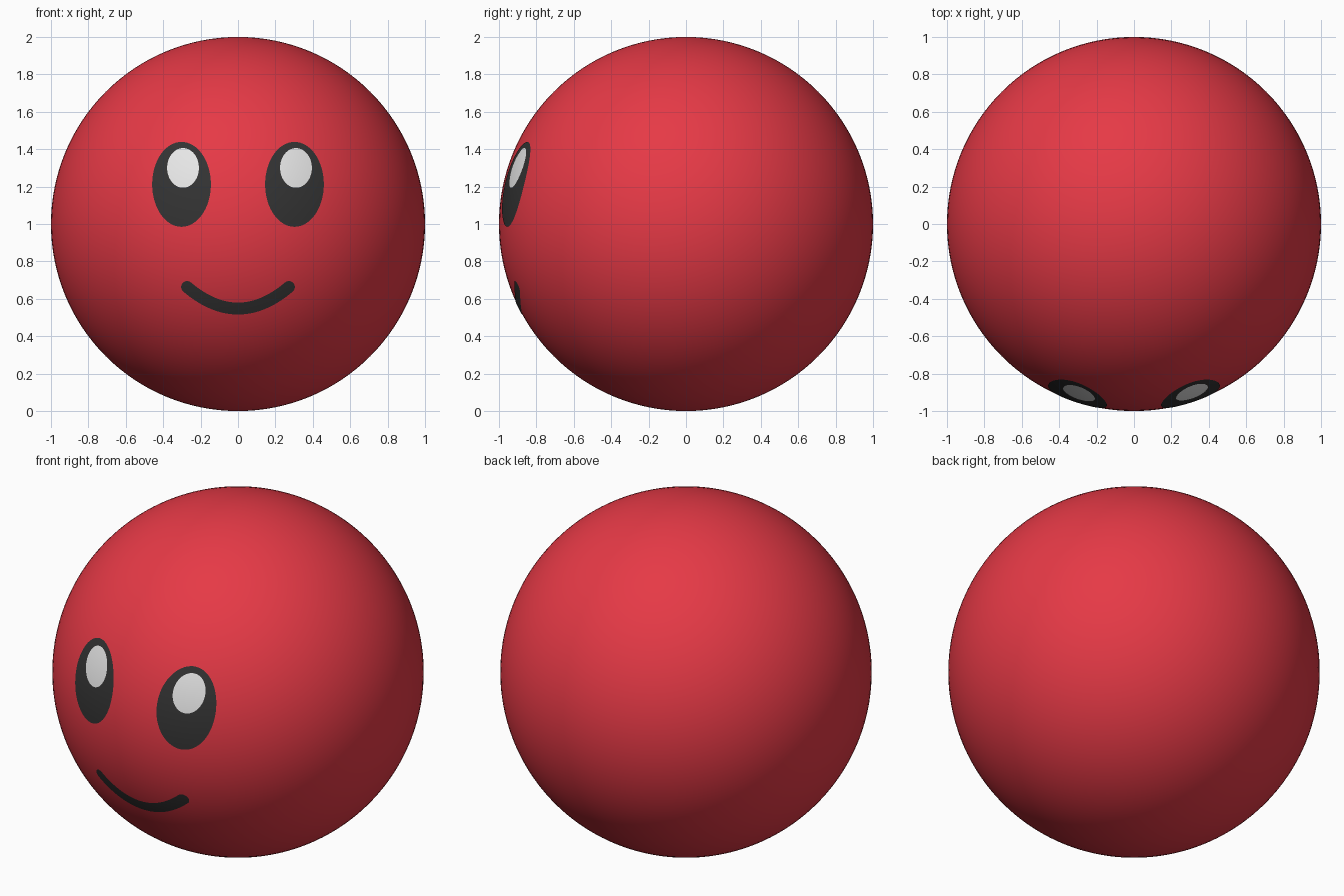
import bpy, bmesh, math
from mathutils import Vector

if "Cube" in bpy.data.objects:
    bpy.data.objects.remove(bpy.data.objects["Cube"])


def material(name, rgb):
    m = bpy.data.materials.new(name)
    m.use_nodes = True
    m.diffuse_color = (*rgb, 1)
    bsdf = m.node_tree.nodes["Principled BSDF"]
    bsdf.inputs["Base Color"].default_value = (*rgb, 1)
    bsdf.inputs["Roughness"].default_value = 0.6
    return m


RED = material("red", (0.79, 0.041, 0.061))
BLACK = material("soft black", (0.033, 0.033, 0.033))
WHITE = material("white", (1, 1, 1))
CENTRE = Vector((0, 0, 1))


def on_ball(x, z, lift):
    """Front-view point carried back onto the ball, raised by lift."""
    r = 1 + lift
    return Vector((x, -math.sqrt(r * r - x * x - (z - 1) ** 2), z))


def plate(name, rows, lift, mat, closed):
    """Skin between rows of front-view points, laid over the ball."""
    bm = bmesh.new()
    grid = [[bm.verts.new(on_ball(x, z, lift)) for x, z in row] for row in rows]
    for a, b in zip(grid, grid[1:]):
        n = len(a)
        for i in range(n if closed else n - 1):
            j = (i + 1) % n
            bm.faces.new((a[i], a[j], b[j], b[i]))
    bmesh.ops.remove_doubles(bm, verts=bm.verts, dist=1e-5)
    bm.normal_update()
    # Turn every face outward
    flip = [f for f in bm.faces
            if f.normal.dot(f.calc_center_median() - CENTRE) < 0]
    bmesh.ops.reverse_faces(bm, faces=flip)
    for f in bm.faces:
        f.smooth = True
    mesh = bpy.data.meshes.new(name)
    bm.to_mesh(mesh)
    bm.free()
    mesh.materials.append(mat)
    obj = bpy.data.objects.new(name, mesh)
    bpy.context.collection.objects.link(obj)


def oval(name, x, z, half_w, half_h, lift, mat):
    steps, rings = 64, 8
    rows = []
    for k in range(rings + 1):
        s = k / rings
        rows.append([(x + s * half_w * math.cos(a), z + s * half_h * math.sin(a))
                     for a in (math.tau * i / steps for i in range(steps))])
    plate(name, rows, lift, mat, True)


# Round body
bpy.ops.mesh.primitive_uv_sphere_add(segments=128, ring_count=64, radius=1,
                                     location=CENTRE)
body = bpy.context.object
body.name = "body"
body.data.materials.append(RED)
bpy.ops.object.shade_smooth()

# Eyes, with highlights both shifted slightly the same way
for side, sx in (("left", 1), ("right", -1)):
    oval(side + "_eye", sx * 0.302, 1.212, 0.157, 0.227, 0.002, BLACK)
    oval(side + "_eye_highlight", sx * 0.302 + 0.008, 1.30, 0.085, 0.106,
         0.004, WHITE)

# Smile: a curved stroke with rounded ends
HALF, RADIUS, STEPS, CAP = 0.272, 0.032, 48, 10
stations = [(-HALF, -math.cos(math.pi / 2 * i / CAP)) for i in range(CAP)]
stations += [(HALF * (2 * i / STEPS - 1), 0) for i in range(STEPS + 1)]
stations += [(HALF, math.sin(math.pi / 2 * (i + 1) / CAP)) for i in range(CAP)]
rows = []
for x, cap in stations:
    z = 0.548 + 0.115 * (x / HALF) ** 2
    tangent = Vector((1, 0.23 * x / HALF ** 2)).normalized()
    normal = Vector((-tangent.y, tangent.x))
    mid = Vector((x, z)) + tangent * cap * RADIUS
    width = RADIUS * math.sqrt(max(0, 1 - cap * cap))
    rows.append([tuple(mid + normal * width * t / 3) for t in range(-3, 4)])
plate("smile", rows, 0.002, BLACK, False)
